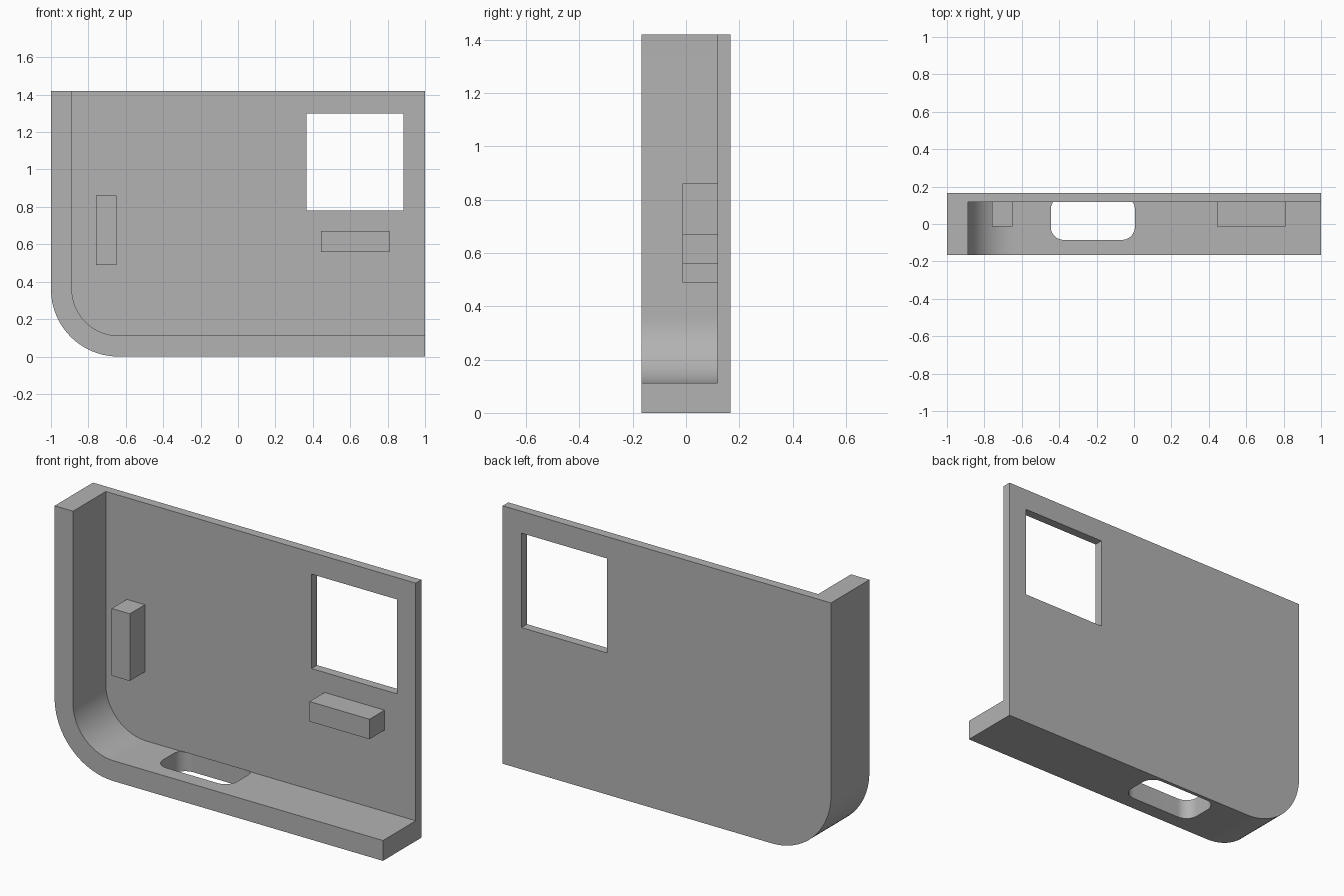
import bpy
import bmesh
from math import cos, sin, pi
from mathutils import Vector

cube = bpy.data.objects.get("Cube")
if cube:
    bpy.data.objects.remove(cube, do_unlink=True)

grey = bpy.data.materials.new("plain grey")
grey.use_nodes = True
grey.diffuse_color = (0.45, 0.45, 0.45, 1)
grey.node_tree.nodes["Principled BSDF"].inputs["Base Color"].default_value = grey.diffuse_color

BACK, FRONT, PLATE = 0.167, -0.167, 0.118   # depth of back, rim front, plate front
HEIGHT, WALL, RADIUS = 1.42, 0.112, 0.36


def outline(u0, u1, v0, v1, radii=(0, 0, 0, 0), steps=16):
    """Rectangle with a radius per corner, starting lower left, counterclockwise."""
    points = []
    corners = [(u0, v0, 1, 1), (u1, v0, -1, 1), (u1, v1, -1, -1), (u0, v1, 1, -1)]
    for i, ((u, v, su, sv), r) in enumerate(zip(corners, radii)):
        if r == 0:
            points.append((u, v))
            continue
        for k in range(steps + 1):
            a = pi + (i + k / steps) * pi / 2
            points.append((u + su * r + r * cos(a), v + sv * r + r * sin(a)))
    return points


def prism(name, points, start, end, axis="Y"):
    """Extrude an outline along Y (outline in xz) or Z (outline in xy)."""
    bm = bmesh.new()
    place = (lambda u, v: (u, start, v)) if axis == "Y" else (lambda u, v: (u, v, start))
    face = bm.faces.new([bm.verts.new(place(u, v)) for u, v in points])
    move = Vector((0, end - start, 0) if axis == "Y" else (0, 0, end - start))
    new = bmesh.ops.extrude_face_region(bm, geom=[face], use_keep_orig=True)["geom"]
    bmesh.ops.translate(bm, vec=move, verts=[g for g in new if isinstance(g, bmesh.types.BMVert)])
    bmesh.ops.recalc_face_normals(bm, faces=bm.faces)
    mesh = bpy.data.meshes.new(name)
    bm.to_mesh(mesh)
    bm.free()
    mesh.materials.append(grey)
    obj = bpy.data.objects.new(name, mesh)
    bpy.context.collection.objects.link(obj)
    return obj


def cut(obj, cutter):
    """Subtract the cutter from the object and discard it."""
    cutter.hide_render = True
    mod = obj.modifiers.new("cut", "BOOLEAN")
    mod.operation, mod.solver, mod.object = "DIFFERENCE", "EXACT", cutter
    bpy.context.view_layer.objects.active = obj
    bpy.ops.object.modifier_apply(modifier=mod.name)
    bpy.data.objects.remove(cutter, do_unlink=True)


# Housing corner: solid block with one rounded corner
housing = prism("housing_shell", outline(-1, 1, 0, HEIGHT, (RADIUS, 0, 0, 0), 24), FRONT, BACK)

# Rounded slot in the floor, then the cavity and the window
cut(housing, prism("slot_cutter", outline(-0.445, 0.005, -0.085, 0.147, (0.07,) * 4),
                   -0.1, WALL + 0.001, "Z"))
cut(housing, prism("cavity_cutter", outline(WALL - 1, 1.2, WALL, HEIGHT + 0.2,
                                            (RADIUS - WALL, 0, 0, 0), 24), FRONT - 0.1, PLATE))
cut(housing, prism("window_cutter", outline(0.365, 0.885, 0.78, 1.3), 0, BACK + 0.1))

bpy.ops.object.select_all(action="DESELECT")
housing.select_set(True)
bpy.context.view_layer.objects.active = housing
bpy.ops.object.shade_smooth_by_angle(angle=pi / 6)

# Blocks standing on the inside of the plate
prism("upright_block", outline(-0.76, -0.65, 0.49, 0.86), -0.013, PLATE + 0.005)
prism("level_block", outline(0.445, 0.81, 0.56, 0.67), -0.013, PLATE + 0.005)
